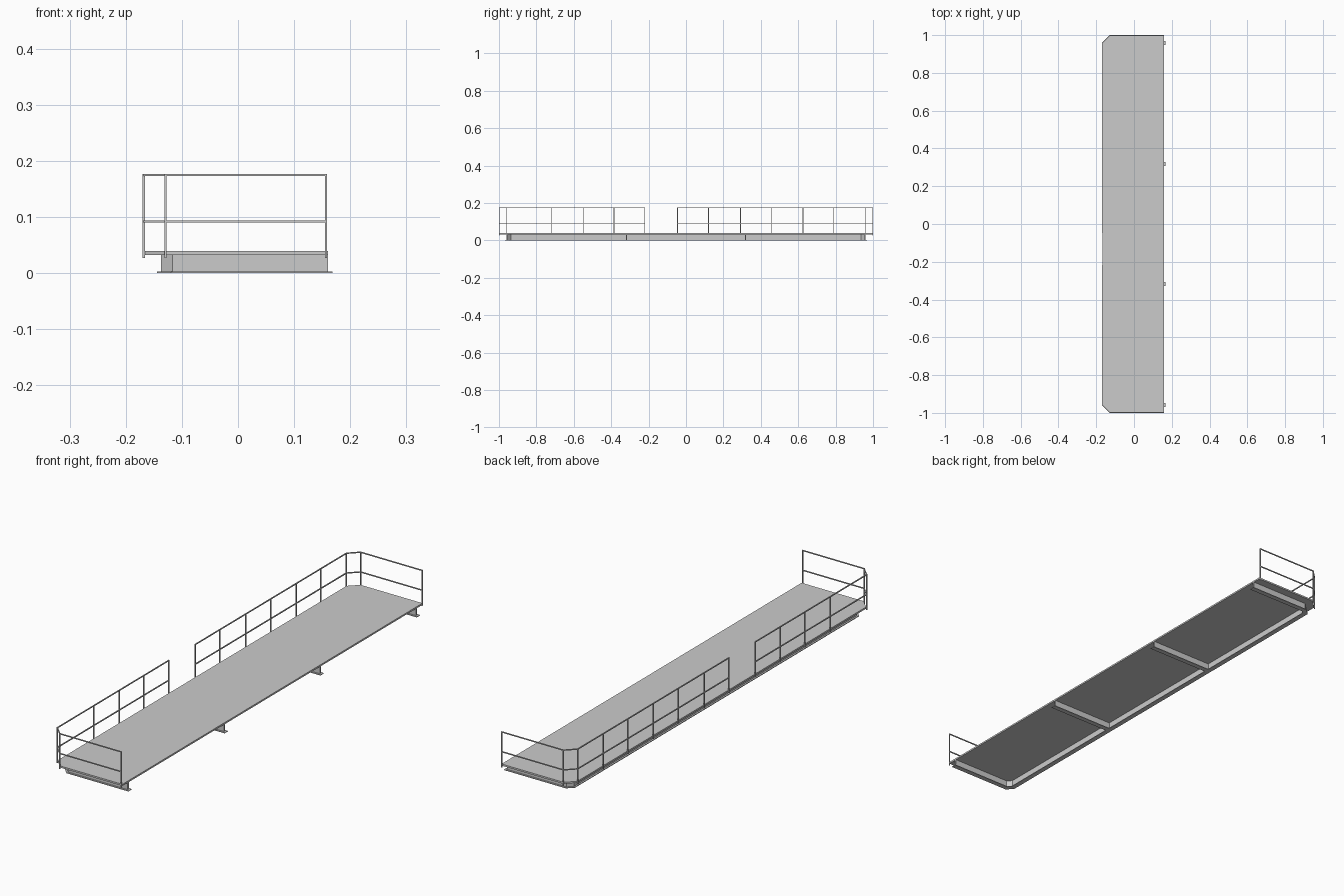
import bpy, bmesh
from mathutils import Vector

if "Cube" in bpy.data.objects:
    bpy.data.objects.remove(bpy.data.objects["Cube"])


def finish(name, bm):
    bmesh.ops.recalc_face_normals(bm, faces=bm.faces)
    me = bpy.data.meshes.new(name)
    bm.to_mesh(me)
    bm.free()
    ob = bpy.data.objects.new(name, me)
    bpy.context.collection.objects.link(ob)
    return ob


def sweep(bm, path, width, z0, z1):
    """Mitred rectangular bar along a horizontal polyline."""
    pts = [Vector(p) for p in path]
    rings = []
    for i, p in enumerate(pts):
        dirs = []
        if i > 0:
            dirs.append((p - pts[i - 1]).normalized())
        if i < len(pts) - 1:
            dirs.append((pts[i + 1] - p).normalized())
        norms = [Vector((-d.y, d.x)) for d in dirs]
        n = sum(norms, Vector((0, 0))).normalized()
        n = n * (width / 2 / n.dot(norms[0]))
        a, b = p + n, p - n
        rings.append([bm.verts.new((q.x, q.y, z))
                      for q, z in ((a, z0), (b, z0), (b, z1), (a, z1))])
    for r, s in zip(rings, rings[1:]):
        for k in range(4):
            bm.faces.new((r[k], r[(k + 1) % 4], s[(k + 1) % 4], s[k]))
    bm.faces.new(rings[0])
    bm.faces.new(rings[-1])


def post(bm, x, y):
    sweep(bm, [(x, y - T / 2), (x, y + T / 2)], T, 0.027, 0.177)


T = 0.004                       # railing bar thickness
DECK_Z0, DECK_Z1 = 0.032, 0.039

# Deck plate with two chamfered corners
bm = bmesh.new()
outline = [(0.16, -0.996), (-0.128, -0.996), (-0.166, -0.958),
           (-0.166, 0.958), (-0.128, 0.996), (0.16, 0.996)]
face = bm.faces.new([bm.verts.new((x, y, DECK_Z0)) for x, y in outline])
top = bmesh.ops.extrude_face_region(bm, geom=[face])
bmesh.ops.translate(bm, vec=(0, 0, DECK_Z1 - DECK_Z0),
                    verts=[v for v in top['geom'] if isinstance(v, bmesh.types.BMVert)])
finish("deck", bm)


# Under-deck frame: inverted T beams (web plus bottom flange)
def beam_path(end):
    return [(end, -0.957), (-0.115, -0.957), (-0.134, -0.938),
            (-0.134, 0.938), (-0.115, 0.957), (end, 0.957)]


bm = bmesh.new()
sweep(bm, beam_path(0.16), 0.007, 0.003, DECK_Z0)
sweep(bm, beam_path(0.168), 0.021, 0, 0.003)
finish("perimeter_beam", bm)

for i, y in enumerate((-0.318, 0.318)):
    bm = bmesh.new()
    sweep(bm, [(-0.134, y), (0.16, y)], 0.007, 0.003, DECK_Z0)
    sweep(bm, [(-0.134, y), (0.168, y)], 0.021, 0, 0.003)
    finish(f"cross_beam_{i + 1}", bm)

# Railings: two runs with a gap on the long side
sections = {
    "front_railing": (-1, -0.22, (-0.718, -0.549, -0.385)),
    "back_railing": (1, -0.045, (0.12, 0.292, 0.458, 0.625, 0.79)),
}
for name, (s, gap, mids) in sections.items():
    bm = bmesh.new()
    path = [(0.157, s * 0.998), (-0.129, s * 0.998), (-0.168, s * 0.959), (-0.168, gap)]
    for z in (0.175, 0.092):
        sweep(bm, path, T, z - T / 2, z + T / 2)
    for x, y in path + [(-0.168, m) for m in mids]:
        post(bm, x, y)
    finish(name, bm)
